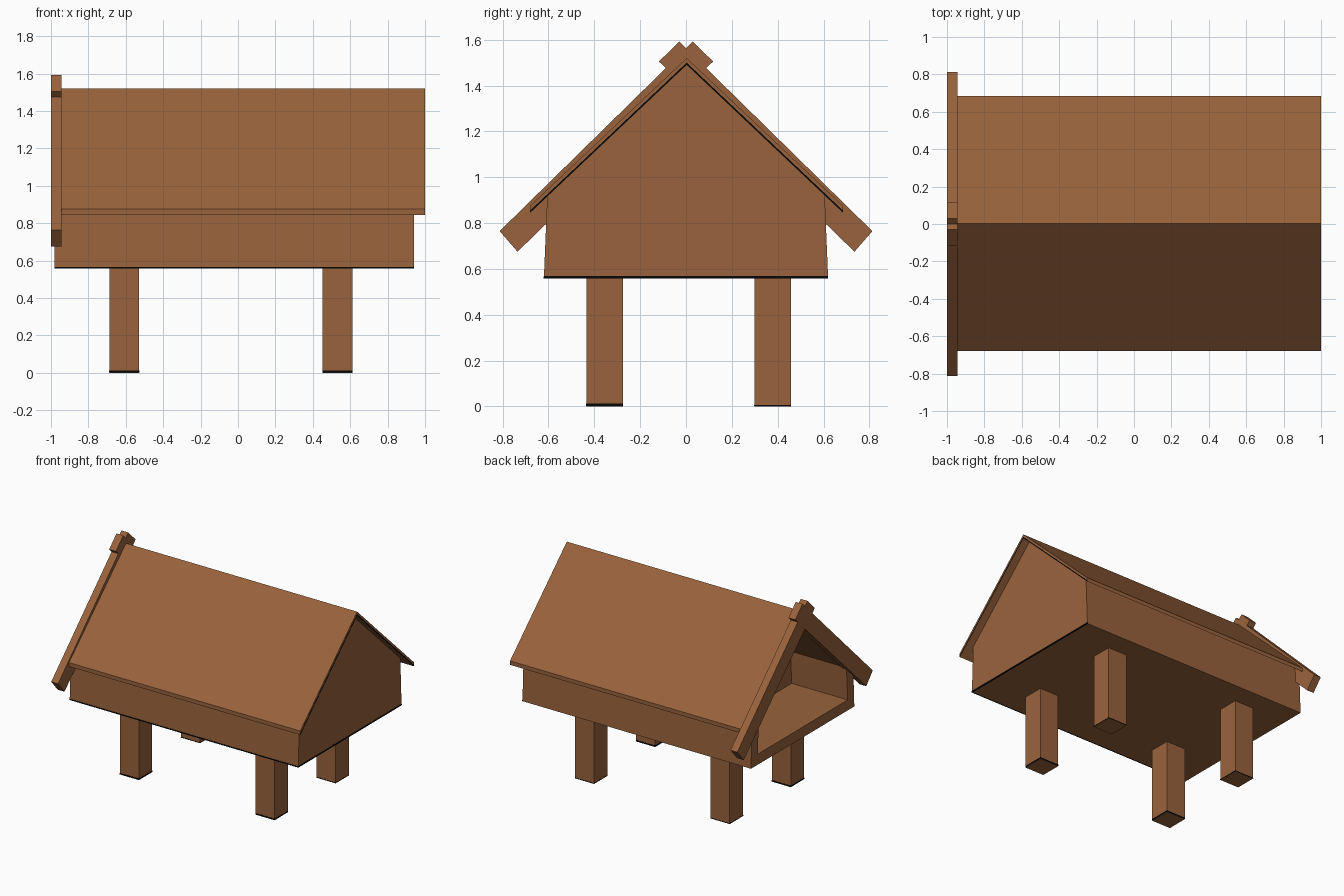
import bpy, bmesh

if "Cube" in bpy.data.objects:
    bpy.data.objects.remove(bpy.data.objects["Cube"])


def material(name, colour):
    m = bpy.data.materials.new(name)
    m.diffuse_color = (*colour, 1)
    m.use_nodes = True
    m.node_tree.nodes["Principled BSDF"].inputs["Base Color"].default_value = m.diffuse_color
    return m


wood = material("brown wood", (0.32, 0.124, 0.045))
black = material("black edging", (0.002, 0.002, 0.002))


def prism(name, profile, x0, x1, mat=wood, inner=None, depth=0):
    """Extrude a (y, z) profile from x0 to x1; inner hollows the x0 end by depth."""
    bm = bmesh.new()

    def ring(points, x):
        return [bm.verts.new((x, y, z)) for y, z in points]

    def bridge(a, b):
        for i in range(len(a)):
            j = (i + 1) % len(a)
            bm.faces.new((a[i], a[j], b[j], b[i]))

    start, end = ring(profile, x0), ring(profile, x1)
    bridge(start, end)
    bm.faces.new(end)
    if inner:
        mouth, back = ring(inner, x0), ring(inner, x0 + depth)
        bridge(start, mouth)
        bridge(mouth, back)
        bm.faces.new(back)
    else:
        bm.faces.new(start)
    bmesh.ops.recalc_face_normals(bm, faces=bm.faces[:])
    mesh = bpy.data.meshes.new(name)
    bm.to_mesh(mesh)
    bm.free()
    mesh.materials.append(mat)
    ob = bpy.data.objects.new(name, mesh)
    bpy.context.collection.objects.link(ob)
    return ob


def box(name, x0, x1, y0, y1, z0, z1, mat=wood):
    return prism(name, [(y0, z0), (y1, z0), (y1, z1), (y0, z1)], x0, x1, mat)


# hut body: tapered gabled box with a porch sunk into the left end
prism("hut_body",
      [(-0.62, 0.56), (0.62, 0.56), (0.605, 0.925), (0.0, 1.50), (-0.605, 0.925)],
      -0.98, 0.94,
      inner=[(-0.54, 0.64), (0.54, 0.64), (0.525, 0.89), (0.0, 1.39), (-0.525, 0.89)],
      depth=0.47)

# dark edging along the foot of the front wall and right gable
box("front_wall_edging", -0.98, 0.94, -0.622, -0.615, 0.559, 0.567, black)
box("right_wall_edging", 0.935, 0.942, -0.62, 0.62, 0.559, 0.569, black)

# thin pitched roof
prism("roof",
      [(-0.68, 0.845), (0.003, 1.49), (0.685, 0.845),
       (0.685, 0.875), (0.003, 1.52), (-0.68, 0.875)],
      -0.945, 0.999)

# dark line along the right verge of the roof
prism("roof_verge_edging",
      [(-0.68, 0.846), (0.003, 1.491), (0.685, 0.846),
       (0.685, 0.855), (0.003, 1.50), (-0.68, 0.855)],
      0.99, 1.0, black)

# crossed gable boards over the open end
for side, label in ((1, "back"), (-1, "front")):
    prism(label + "_gable_board",
          [(side * y, z) for y, z in
           ((0.813, 0.765), (0.735, 0.675), (-0.118, 1.505), (-0.03, 1.592))],
          -1.0, -0.943)

# four square stilts with a dark edge at the foot
for x, xl in ((-0.608, "left"), (0.532, "right")):
    for y, yl, h in ((-0.355, "front", 0.012), (0.378, "back", 0.006)):
        box(f"{yl}_{xl}_stilt", x - 0.08, x + 0.08, y - 0.08, y + 0.08, 0, 0.57)
        box(f"{yl}_{xl}_stilt_edging", x - 0.081, x + 0.081,
            y - 0.081, y + 0.081, 0.001, h, black)
